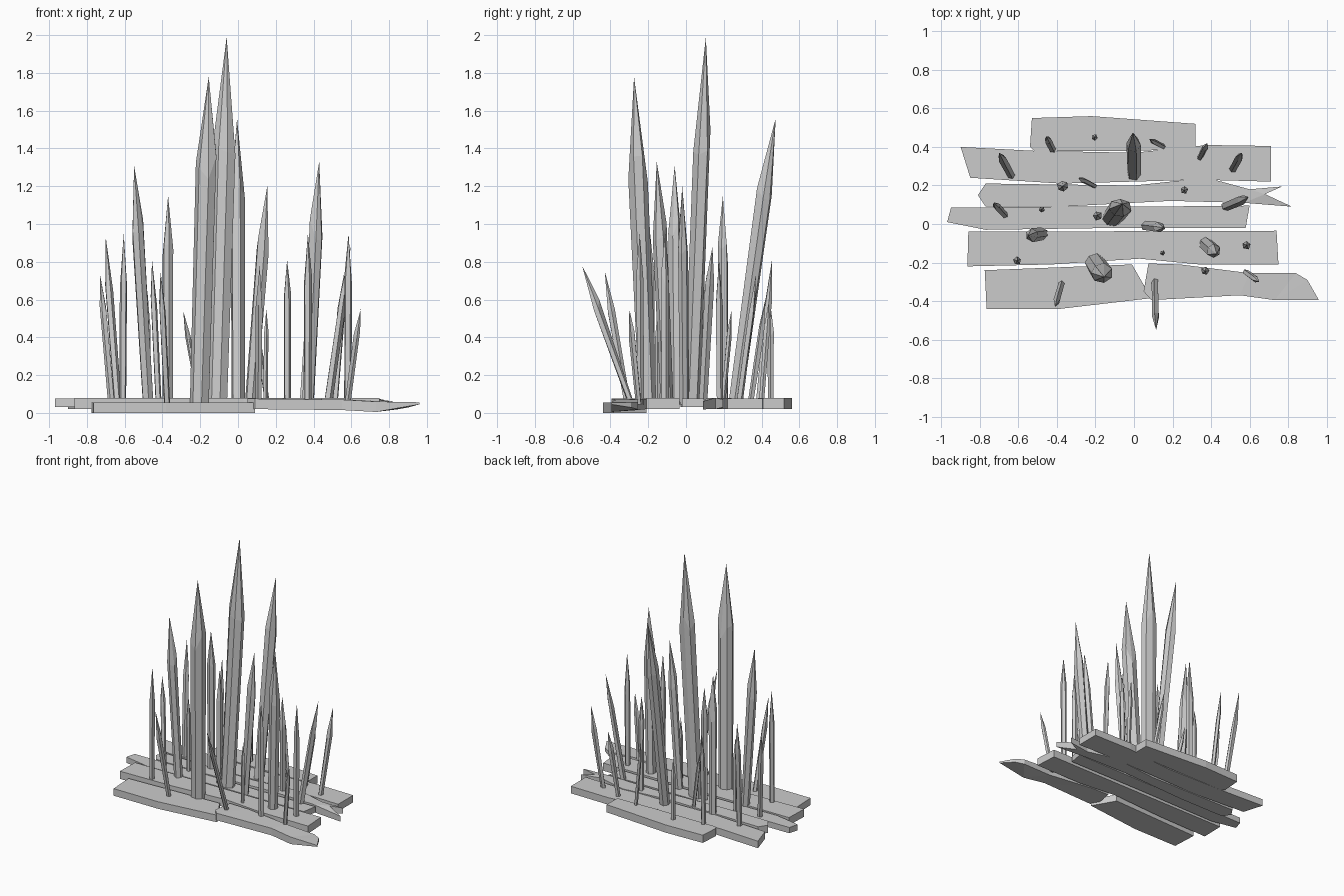
import bpy, bmesh, math, random
from mathutils import Vector
random.seed(4)

def finish(name, bm):
    bmesh.ops.recalc_face_normals(bm, faces=bm.faces)
    me = bpy.data.meshes.new(name)
    bm.to_mesh(me)
    bm.free()
    ob = bpy.data.objects.new(name, me)
    bpy.context.collection.objects.link(ob)
    return ob

def plank(name, outline, z0, z1):
    """Extruded board; a third value on a point shifts it in z, a fourth scales thickness."""
    bm = bmesh.new()
    low, high = [], []
    for p in outline:
        dz = p[2] if len(p) > 2 else 0
        k = p[3] if len(p) > 3 else 1
        mid, half = (z0 + z1) / 2 + dz, (z1 - z0) / 2 * k
        low.append(bm.verts.new((p[0], p[1], mid - half)))
        high.append(bm.verts.new((p[0], p[1], mid + half)))
    caps = [bm.faces.new(low[::-1]), bm.faces.new(high)]
    n = len(low)
    for i in range(n):
        j = (i + 1) % n
        bm.faces.new((low[i], low[j], high[j], high[i]))
    bmesh.ops.triangulate(bm, faces=caps)
    finish(name, bm)

def spike(name, bx, by, tx, ty, tz, rx, ry, sides=6):
    """Rough faceted shard: narrow base, wide shoulder, long point."""
    bm = bmesh.new()
    base, tip = Vector((bx, by, 0.045)), Vector((tx, ty, tz))
    turn = random.uniform(0, math.tau)
    wob = [random.uniform(0.88, 1.1) for _ in range(sides)]
    rings = []
    for t, s in ((0, 0.85), (0.72, 0.92)):
        c = base.lerp(tip, t)
        ring = []
        for i in range(sides):
            a = turn + math.tau * i / sides
            lift = random.uniform(-0.05, 0.05) * tz if t else 0
            ring.append(bm.verts.new(c + Vector((rx * s * wob[i] * math.cos(a),
                                                 ry * s * wob[i] * math.sin(a), lift))))
        rings.append(ring)
    top = bm.verts.new(tip)
    for i in range(sides):
        j = (i + 1) % sides
        bm.faces.new((rings[0][i], rings[0][j], rings[1][j], rings[1][i]))
        bm.faces.new((rings[1][i], rings[1][j], top))
    bm.faces.new(rings[0][::-1])
    finish(name, bm)

# Floor planks, back to front
plank("plank_back", [(-.53, .55), (-.54, .40), (-.52, .38), (0, .38), (.32, .39),
                     (.32, .52), (-.22, .56)], .02, .08)
plank("plank_second", [(-.90, .40), (-.85, .24), (-.38, .21), (0, .22), (.34, .23), (.71, .22),
                       (.71, .405), (.38, .41), (0, .37), (-.52, .38)], .02, .075)
plank("plank_split", [(-.77, .21), (-.81, .15), (-.77, .09), (-.38, .09), (.19, .12), (.57, .11),
                      (.82, .09, -.01, .7), (.68, .155), (.77, .195, 0, .7), (.60, .18),
                      (.38, .24), (0, .20)], .02, .08)
plank("plank_middle", [(-.95, .085), (-.97, .01), (-.77, -.03), (-.07, -.02), (.58, -.02),
                       (.60, .095), (0, .09), (-.38, .09)], .03, .075)
plank("plank_fourth", [(-.86, -.04), (-.865, -.22), (-.43, -.21), (.03, -.18), (.34, -.21),
                       (.75, -.21), (.74, -.035)], .02, .08)
plank("plank_front_left", [(-.775, -.24), (-.765, -.44), (-.38, -.44), (.09, -.385),
                           (-.01, -.21)], 0, .055)
plank("plank_front_right", [(.075, -.205), (.05, -.35), (.09, -.395), (.55, -.37, -.005),
                            (.73, -.395, -.015), (.96, -.395, .003, .2), (.90, -.29, -.005, .5),
                            (.84, -.255, -.01, .7), (.60, -.255, -.005), (.24, -.21)], .02, .075)

# Spikes: base x, base y, tip x, tip y, tip z, half widths
SPIKES_LARGE = [
    (-.115, .03, -.06, .105, 1.99, .065, .055),
    (-.205, -.20, -.155, -.275, 1.78, .062, .055),
    (0, .26, -.005, .475, 1.56, .044, .042),
    (-.475, -.05, -.55, -.06, 1.31, .04, .038),
    (.37, -.10, .43, -.155, 1.33, .04, .042),
    (-.37, .20, -.37, .195, 1.15, .034, .032),
    (.065, -.01, .155, -.02, 1.20, .034, .03),
]
SPIKES_SMALL = [
    (-.635, .25, -.70, .37, .93, .026), (-.61, -.19, -.605, -.19, .95, .024),
    (.37, -.24, .37, -.245, .95, .024), (.58, -.11, .585, -.11, .95, .025),
    (.475, .09, .595, .14, .88, .027), (.58, -.25, .65, -.30, .55, .018),
    (.51, .28, .56, .37, .73, .021), (.26, .18, .26, .175, .81, .022),
    (.145, -.15, .15, -.15, .55, .014), (-.42, .385, -.455, .455, .81, .021),
    (-.375, -.31, -.41, -.43, .75, .021), (-.67, .045, -.73, .11, .73, .021),
    (-.20, .195, -.29, .24, .54, .016), (.11, -.29, .115, -.55, .78, .021),
    (-.205, .45, -.205, .45, .55, .018), (.155, .40, .08, .44, .60, .017),
    (.34, .34, .38, .42, .60, .018), (-.48, .075, -.48, .075, .65, .018),
    (-.19, .04, -.19, .045, .95, .026),
]
for i, s in enumerate(SPIKES_LARGE):
    spike(f"large_spike_{i + 1}", *s, sides=7 if i < 2 else 6)
for i, s in enumerate(SPIKES_SMALL):
    spike(f"small_spike_{i + 1}", *s, s[-1], sides=5)
